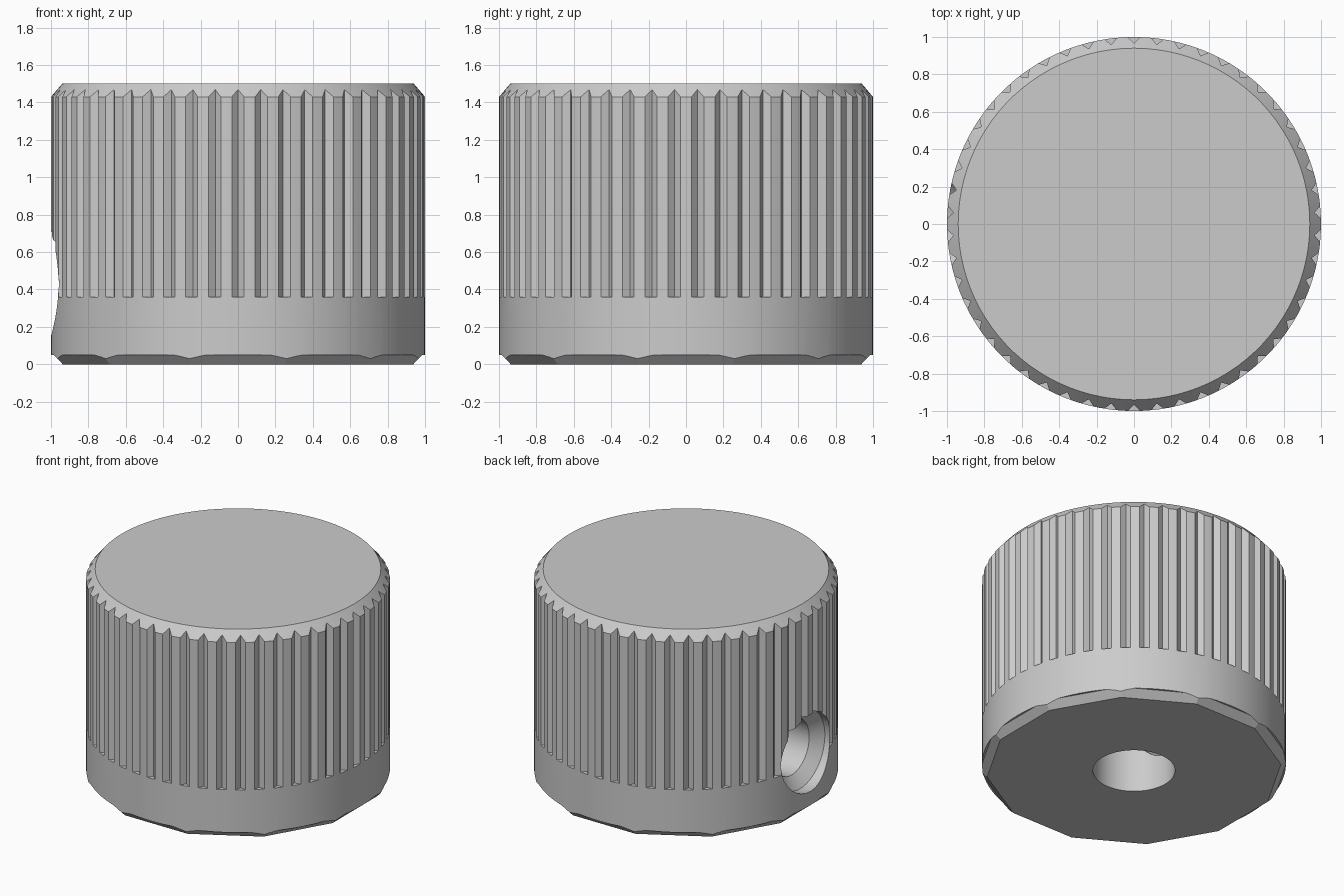
import bpy, bmesh, math
from mathutils import Matrix

if "Cube" in bpy.data.objects:
    bpy.data.objects.remove(bpy.data.objects["Cube"])

GROOVES = 50
grey = bpy.data.materials.new("satin grey")
grey.use_nodes = True
colour = (0.6, 0.6, 0.6, 1)
grey.diffuse_color = colour
grey.node_tree.nodes["Principled BSDF"].inputs["Base Color"].default_value = colour


def add_object(name, bm):
    bmesh.ops.recalc_face_normals(bm, faces=bm.faces)
    mesh = bpy.data.meshes.new(name)
    bm.to_mesh(mesh)
    bm.free()
    mesh.materials.append(grey)
    obj = bpy.data.objects.new(name, mesh)
    bpy.context.collection.objects.link(obj)
    return obj


def lathe(name, profile, sides, turn=0.0, matrix=Matrix()):
    """Revolve a closed (radius, height) profile around z."""
    bm = bmesh.new()
    rings = []
    for i in range(sides):
        a = turn + math.tau * i / sides
        rings.append([bm.verts.new((r * math.cos(a), r * math.sin(a), z)) for r, z in profile])
    count = len(profile)
    for i in range(sides):
        here, there = rings[i], rings[(i + 1) % sides]
        for j in range(count):
            k = (j + 1) % count
            if profile[j][0] or profile[k][0]:
                bm.faces.new((here[j], there[j], there[k], here[k]))
    bmesh.ops.remove_doubles(bm, verts=bm.verts, dist=1e-5)
    bmesh.ops.dissolve_degenerate(bm, edges=bm.edges, dist=1e-5)
    bm.transform(matrix)
    return add_object(name, bm)


def groove_cutter():
    """Ring of upright V prisms."""
    bm = bmesh.new()
    for i in range(GROOVES):
        spin = Matrix.Rotation(math.tau * (i + 0.5) / GROOVES, 4, "Z")
        ends = [[bm.verts.new(spin @ Matrix.Translation((x, y, z)) .to_translation())
                 for x, y in ((0.967, 0), (1.015, -0.05), (1.015, 0.05))]
                for z in (0.36, 1.6)]
        low, high = ends
        bm.faces.new(low)
        bm.faces.new(high)
        for j in range(3):
            k = (j + 1) % 3
            bm.faces.new((low[j], low[k], high[k], high[j]))
    return add_object("groove_cutter", bm)


# Knob body with shaft bore and bevelled top
knob = lathe("knob_body", [(0, 1.0), (0.27, 1.0), (0.27, 0), (1, 0),
                           (1, 1.43), (0.94, 1.5), (0, 1.5)], 100)

# Faceted bottom chamfer
chamfer = lathe("chamfer_cutter", [(0.92, -0.05), (1.02, 0.05), (1.3, 0.05), (1.3, -0.05)],
                12, math.radians(15))

# Countersunk set screw hole on the -x side
to_side = Matrix.Translation((0, 0, 0.43)) @ Matrix.Rotation(-math.pi / 2, 4, "Y")
screw_hole = lathe("screw_hole_cutter", [(0, 0.1), (0.2, 0.1), (0.2, 0.85), (0.28, 0.92),
                                         (0.28, 1.2), (0, 1.2)], 32, 0.05, to_side)

for cutter in (groove_cutter(), chamfer, screw_hole):
    mod = knob.modifiers.new(cutter.name, "BOOLEAN")
    mod.operation = "DIFFERENCE"
    mod.solver = "EXACT"
    mod.object = cutter
    bpy.context.view_layer.objects.active = knob
    bpy.ops.object.modifier_apply(modifier=mod.name)
    bpy.data.objects.remove(cutter)

bpy.ops.object.select_all(action="DESELECT")
knob.select_set(True)
bpy.context.view_layer.objects.active = knob
bpy.ops.object.shade_smooth_by_angle(angle=math.radians(20))
